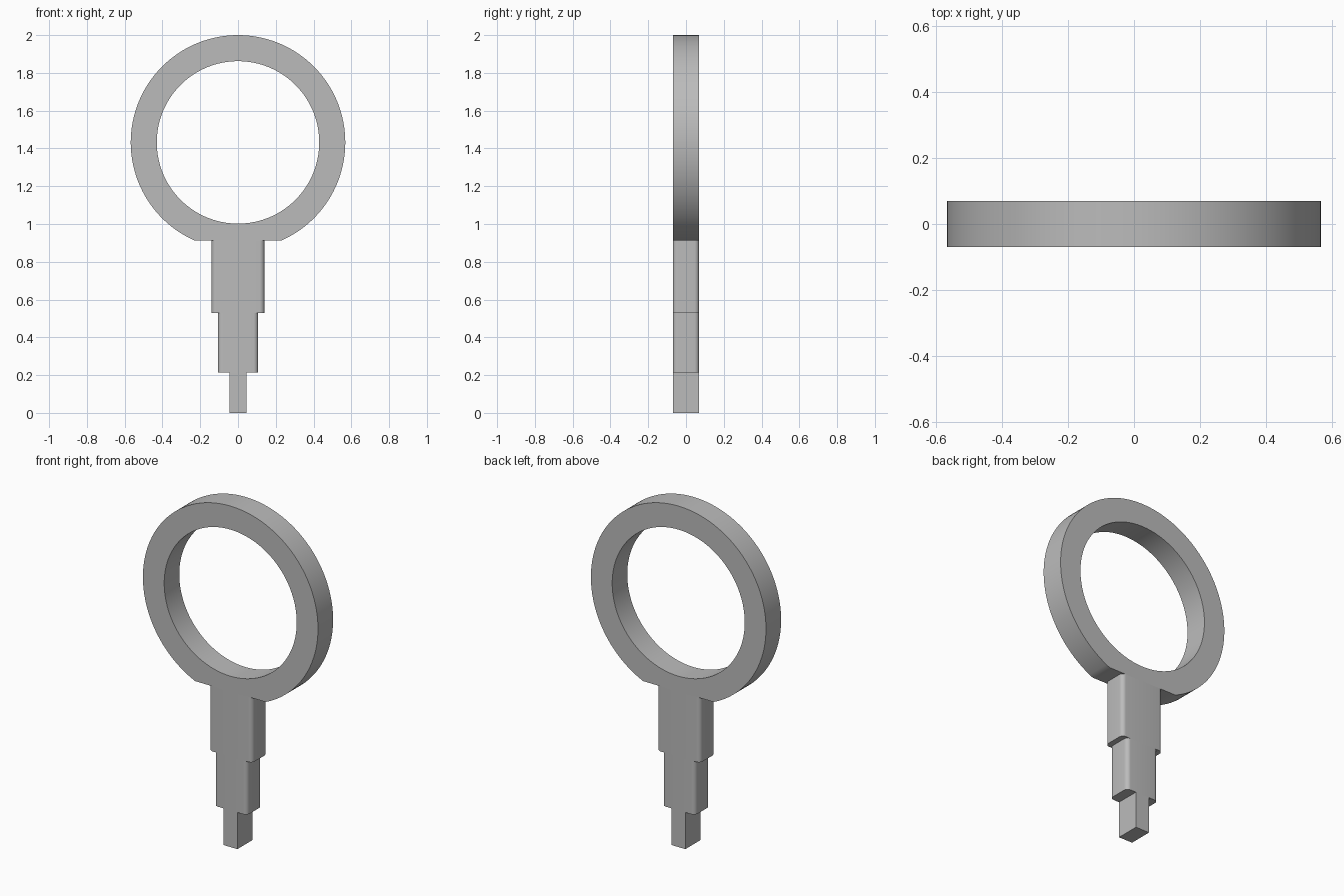
import bpy, bmesh, math

cube = bpy.data.objects.get("Cube")
if cube:
    bpy.data.objects.remove(cube, do_unlink=True)

DEPTH = 0.14
RING_Z, OUTER, INNER = 1.432, 0.568, 0.43
SHOULDER_Z = 0.912      # flat cut under the ring

metal = bpy.data.materials.new("plain grey")
metal.use_nodes = True
GREY = (0.5, 0.5, 0.5, 1)
metal.diffuse_color = GREY
metal.node_tree.nodes["Principled BSDF"].inputs["Base Color"].default_value = GREY


def finish(name, bm):
    """Turn a bmesh into a smooth-shaded object with sharp edges kept."""
    bmesh.ops.recalc_face_normals(bm, faces=bm.faces)
    mesh = bpy.data.meshes.new(name)
    bm.to_mesh(mesh)
    bm.free()
    mesh.materials.append(metal)
    obj = bpy.data.objects.new(name, mesh)
    bpy.context.collection.objects.link(obj)
    bpy.ops.object.select_all(action="DESELECT")
    obj.select_set(True)
    bpy.context.view_layer.objects.active = obj
    bpy.ops.object.shade_smooth_by_angle(angle=math.radians(30))


def ring():
    """Flat ring with its underside trimmed level for the shank."""
    drop = RING_Z - SHOULDER_Z
    half = math.acos(drop / OUTER)
    # Angles from straight down: across the flat, then around the arc
    angles = [-half + 2 * half * i / 16 for i in range(16)]
    angles += [half + (2 * math.pi - 2 * half) * i / 128 for i in range(128)]
    bm = bmesh.new()
    loops = []
    for a in angles:
        c = math.cos(a)
        r = min(OUTER, drop / c) if c > 0 else OUTER
        loops.append([bm.verts.new((rad * math.sin(a), y, RING_Z - rad * c))
                      for rad, y in ((r, -DEPTH / 2), (r, DEPTH / 2),
                                     (INNER, DEPTH / 2), (INNER, -DEPTH / 2))])
    for i, cur in enumerate(loops):
        nxt = loops[(i + 1) % len(loops)]
        for k in range(4):
            m = (k + 1) % 4
            bm.faces.new((cur[k], cur[m], nxt[m], nxt[k]))
    finish("ring", bm)


def block(name, width, bottom, top, fillet=0):
    """Upright block, optionally with rounded vertical corners."""
    bm = bmesh.new()
    bmesh.ops.create_cube(bm, size=1)
    bmesh.ops.scale(bm, vec=(width, DEPTH, top - bottom), verts=bm.verts)
    bmesh.ops.translate(bm, vec=(0, 0, (top + bottom) / 2), verts=bm.verts)
    if fillet:
        upright = [e for e in bm.edges
                   if abs(e.verts[0].co.z - e.verts[1].co.z) > 0.01]
        bmesh.ops.bevel(bm, geom=upright, offset=fillet, segments=8,
                        profile=0.5, affect="EDGES")
    finish(name, bm)


ring()
block("upper_shank", 0.28, 0.53, SHOULDER_Z, 0.025)
block("middle_shank", 0.214, 0.215, 0.53, 0.025)
block("tip", 0.09, 0, 0.215)
